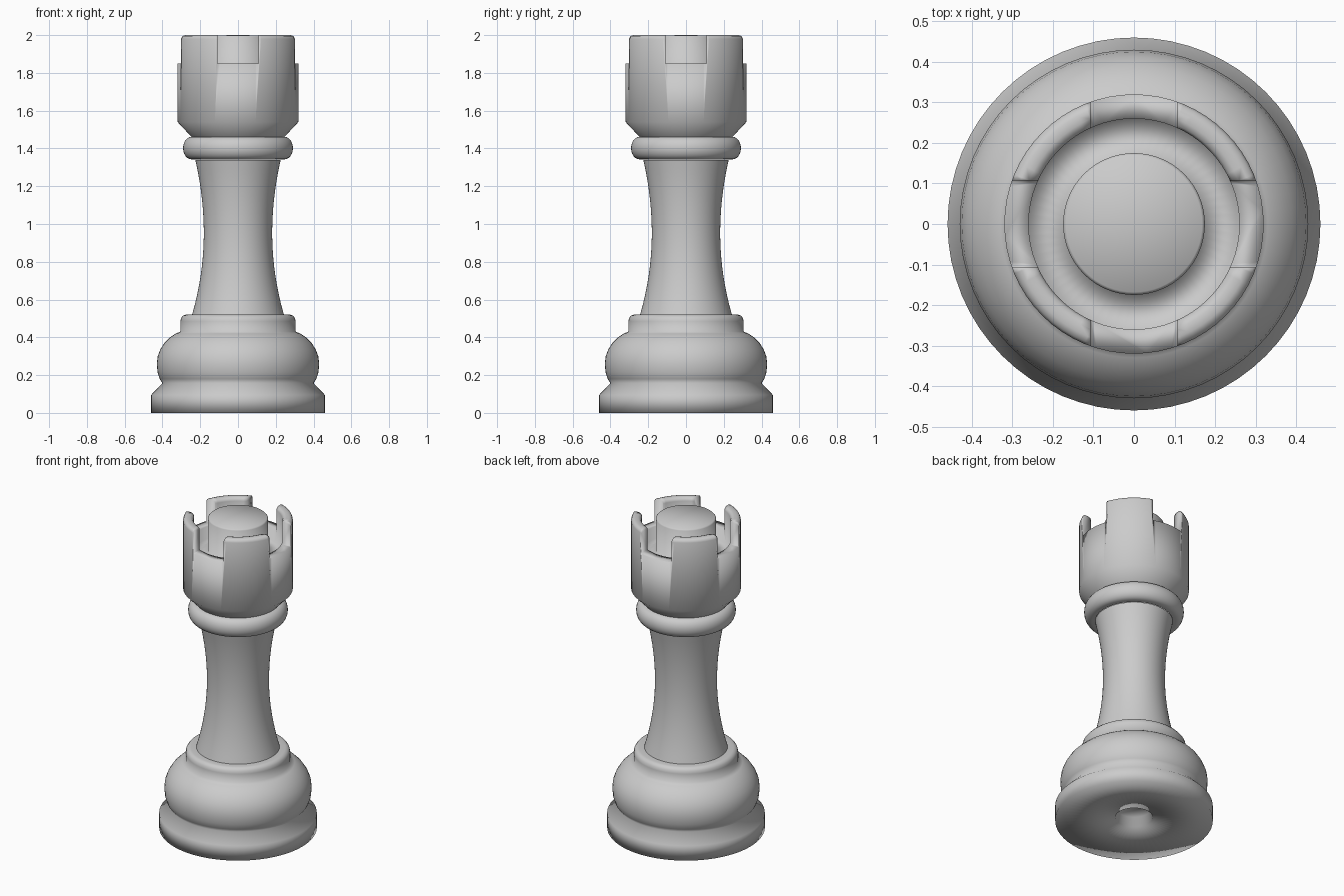
import bpy, bmesh, math

if "Cube" in bpy.data.objects:
    bpy.data.objects.remove(bpy.data.objects["Cube"])

SEGMENTS = 64


def smooth(obj, angle=180):
    bpy.ops.object.select_all(action='DESELECT')
    obj.select_set(True)
    bpy.context.view_layer.objects.active = obj
    bpy.ops.object.shade_smooth_by_angle(angle=math.radians(angle))


def lathe(name, profile):
    """Revolve (radius, height) points around z."""
    bm = bmesh.new()
    verts = [bm.verts.new((r, 0, z)) for r, z in profile]
    edges = [bm.edges.new(pair) for pair in zip(verts, verts[1:])]
    bmesh.ops.spin(bm, geom=verts + edges, cent=(0, 0, 0), axis=(0, 0, 1),
                   angle=math.tau, steps=SEGMENTS)
    bmesh.ops.remove_doubles(bm, verts=bm.verts, dist=0.0001)
    bmesh.ops.recalc_face_normals(bm, faces=bm.faces)
    mesh = bpy.data.meshes.new(name)
    bm.to_mesh(mesh)
    bm.free()
    obj = bpy.data.objects.new(name, mesh)
    bpy.context.collection.objects.link(obj)
    smooth(obj)
    return obj


# Foot, swollen lower body and collar, with a small hole underneath
lathe("base", [(0, .08), (.10, .08), (.11, .02), (.46, 0), (.46, .095),
               (.40, .158), (.415, .18), (.426, .215), (.43, .26), (.425, .30),
               (.412, .335), (.39, .37), (.36, .40), (.33, .42), (.305, .43),
               (.305, .485), (.301, .503), (.29, .516), (.275, .52),
               (.243, .52)])

# Waisted shaft
shaft = []
for i in range(17):
    z = .52 + .82 * i / 16
    flare = .062 if z < .95 else .045
    span = .43 if z < .95 else .39
    shaft.append((.181 + flare * (abs(z - .95) / span) ** 2, z))
lathe("shaft", shaft)

# Rounded neck ring
ring = [(.226, 1.342)]
for i in range(13):
    a = math.radians(-90 + 15 * i)
    ring.append((.245 + .046 * math.cos(a), 1.402 + .06 * math.sin(a)))
lathe("neck_ring", ring)

# Hollow crown with the round core standing in it
crown = lathe("crown", [(0, 1.46), (.245, 1.46), (.32, 1.54), (.32, 1.98),
                        (.314, 1.994), (.30, 2.0), (.28, 2.0), (.266, 1.994),
                        (.26, 1.98), (.26, 1.77), (.175, 1.77),
                        (.175, 1.99), (.168, 1.998), (0, 2.0)])

# Four cutters around the rim make the notches
cutters = []
for i in range(4):
    a = i * math.pi / 2
    bpy.ops.mesh.primitive_cube_add(
        size=1, location=(.35 * math.cos(a), .35 * math.sin(a), 2.0),
        rotation=(0, 0, a))
    cutter = bpy.context.object
    cutter.name = f"notch_cutter_{i}"
    cutter.scale = (.3, .215, .3)
    cutter.hide_render = True
    mod = crown.modifiers.new(cutter.name, 'BOOLEAN')
    mod.operation = 'DIFFERENCE'
    mod.solver = 'EXACT'
    mod.object = cutter
    cutters.append(cutter)

# Bake the notches, drop the cutters and open the hidden underside
bpy.context.view_layer.update()
graph = bpy.context.evaluated_depsgraph_get()
crown_mesh = bpy.data.meshes.new_from_object(crown.evaluated_get(graph))
crown.modifiers.clear()
crown.data = crown_mesh
for cutter in cutters:
    bpy.data.objects.remove(cutter)
bm = bmesh.new()
bm.from_mesh(crown_mesh)
hidden = [f for f in bm.faces if f.calc_center_median().z < 1.465]
bmesh.ops.delete(bm, geom=hidden, context='FACES')
bmesh.ops.remove_doubles(bm, verts=bm.verts, dist=0.0005)
bm.to_mesh(crown_mesh)
bm.free()
smooth(crown)
